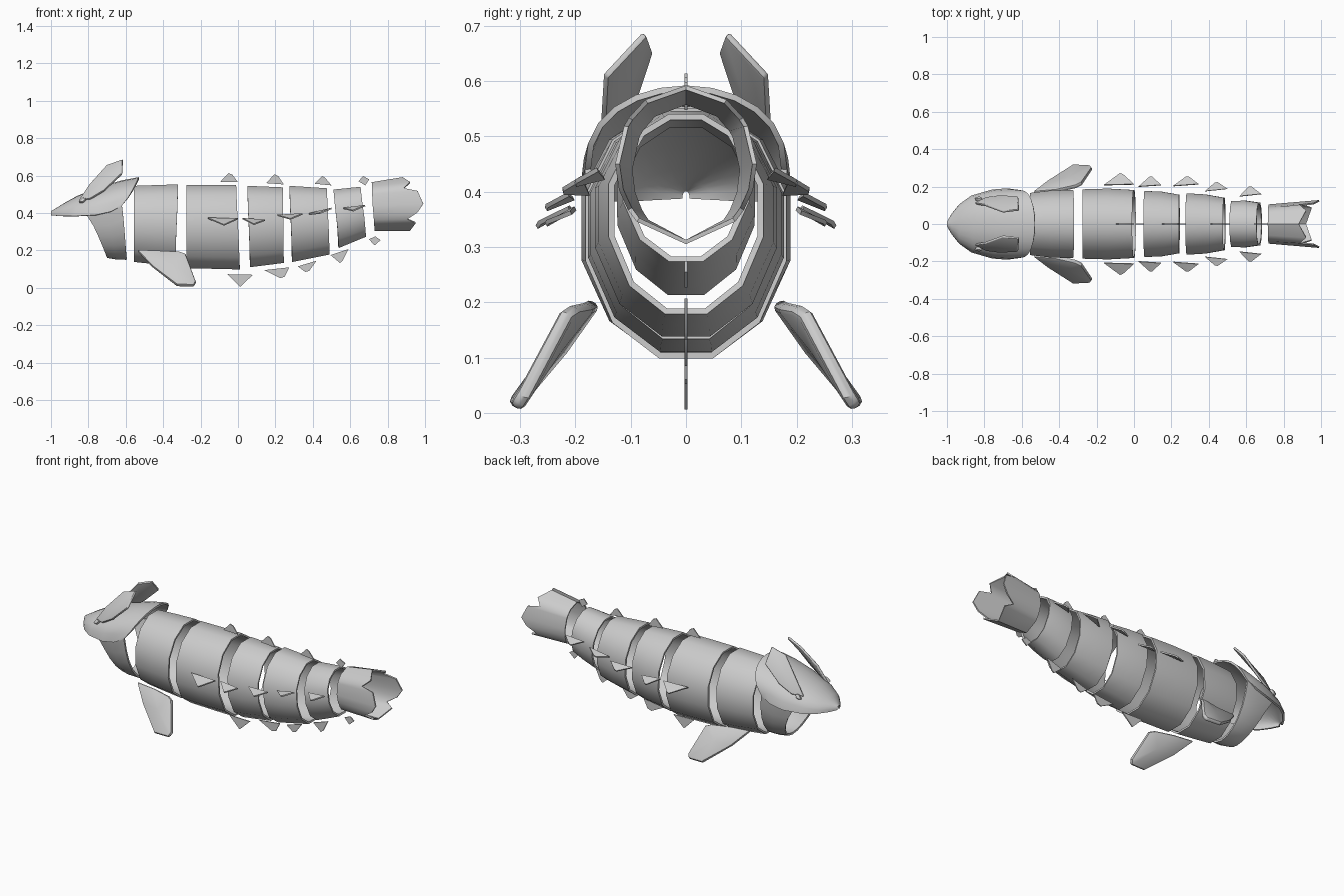
import bpy
import math

if "Cube" in bpy.data.objects:
    bpy.data.objects.remove(bpy.data.objects["Cube"])

grey = bpy.data.materials.new("plain_grey")
grey.diffuse_color = (0.6, 0.6, 0.6, 1)
grey.use_nodes = True
grey.node_tree.nodes["Principled BSDF"].inputs["Base Color"].default_value = grey.diffuse_color


def finish(name, verts, faces, thick, offset=-1, bevel=0, smooth=40):
    """Mesh object thickened into a shell or plate, optional rounded edges."""
    me = bpy.data.meshes.new(name)
    me.from_pydata(verts, [], faces)
    me.materials.append(grey)
    ob = bpy.data.objects.new(name, me)
    bpy.context.collection.objects.link(ob)
    bpy.ops.object.select_all(action='DESELECT')
    ob.select_set(True)
    bpy.context.view_layer.objects.active = ob
    m = ob.modifiers.new("thickness", 'SOLIDIFY')
    m.thickness, m.offset = thick, offset
    bpy.ops.object.modifier_apply(modifier=m.name)
    if bevel:
        b = ob.modifiers.new("round", 'BEVEL')
        b.width, b.segments, b.angle_limit = bevel, 2, math.radians(50)
        bpy.ops.object.modifier_apply(modifier=b.name)
    bpy.ops.object.shade_smooth_by_angle(angle=math.radians(smooth))
    return ob


def ring(top, bottom, mid, hw, angles, power=1.0):
    """Cross-section through a top pole, a bottom pole and a widest level."""
    pts = []
    for d in angles:
        a = math.radians(d)
        c, s = math.cos(a), math.sin(a)
        pole = top if c > 0 else bottom
        t = abs(c) ** power
        x = mid[0] + (pole[0] - mid[0]) * t ** 0.8
        z = mid[1] + (pole[1] - mid[1]) * t
        pts.append((x, hw * s, z))
    return pts


def loft(name, rings, closed, thick=0.011):
    n = len(rings[0])
    verts = [p for r in rings for p in r]
    faces = []
    for i in range(len(rings) - 1):
        for j in range(n if closed else n - 1):
            k = (j + 1) % n
            faces.append((i*n + j, (i+1)*n + j, (i+1)*n + k, i*n + k))
    return finish(name, verts, faces, thick)


# Body bands: front top x,z / front bottom x,z / width, then the same at the rear
bands = [
    (-.555, .545, -.555, .138, .172, -.32, .553, -.335, .115, .188),
    (-.275, .55, -.275, .105, .192, -.01, .55, .01, .098, .188),
    (.05, .545, .065, .11, .183, .24, .537, .245, .133, .162),
    (.275, .545, .29, .138, .17, .475, .532, .49, .178, .145),
    (.51, .525, .54, .213, .128, .655, .54, .685, .273, .118),
]
angles12 = [15 + 30 * i for i in range(12)]
flat = 1 / math.cos(math.radians(15))
for n, b in enumerate(bands):
    rings = []
    for t in (0, .5, 1):
        xt, zt, xb, zb, hw = [p + (q - p) * t for p, q in zip(b[:5], b[5:])]
        h = (zt - zb) / 2 * (flat - 1)
        grow = .006 * (t == .5)
        mid = ((xt + xb) / 2, (zt + zb) / 2 + .015)
        rings.append(ring((xt, zt + h), (xb, zb - h), mid, hw + grow, angles12))
    loft(f"body_band_{n + 1}", rings, True)

# Tail tube with a notched rear rim: angle from the top, rim x
rim = [(0, .88), (35, .92), (54, .885), (61, .96), (90, .99),
       (109, .96), (125, .905), (136, .95), (180, .92)]
rim += [(360 - a, x) for a, x in rim[-2:0:-1]]
ang = [a for a, x in rim]
front = ring((.715, .565), (.73, .305), (.72, .44), .105, ang)
rear = ring((.9, .592), (.9, .305), (.9, .45), .128, ang)
rear = [(x, p[1], p[2]) for (a, x), p in zip(rim, rear)]
loft("tail_tube", [front, rear], True, .008)

# Upper head shell: top x,z / rim x,z / width
head = [(-1, .41, -1, .388, .012), (-.975, .425, -.975, .386, .055),
        (-.935, .45, -.935, .384, .105), (-.86, .492, -.87, .384, .152),
        (-.74, .54, -.76, .39, .184), (-.62, .575, -.68, .408, .191),
        (-.53, .592, -.62, .44, .183)]
arch = [-90 + 15 * i for i in range(13)]
loft("head_shell", [ring((xt, zt), (xt, zt), (xm, zm), hw, arch, .85)
                    for xt, zt, xm, zm, hw in head], False)

# Lower jaw, an open scoop under the head
jaw = [(-.70, .16, -.81, .39, .155), (-.65, .152, -.71, .40, .178),
       (-.595, .15, -.62, .44, .183)]
loft("lower_jaw", [ring((xb, zb), (xb, zb), (xm, zm), hw, range(90, 271, 15))
                   for xb, zb, xm, zm, hw in jaw], False)


def plate(name, outline, thick, bevel=0):
    """Thin plate fanned from its centre."""
    n = len(outline)
    c = tuple(sum(p[i] for p in outline) / n for i in range(3))
    faces = [(i, (i + 1) % n, n) for i in range(n)]
    return finish(name, list(outline) + [c], faces, thick, 0, bevel)


def both_sides(name, outline, thick, bevel=0):
    plate("left_" + name, outline, thick, bevel)
    plate("right_" + name, [(x, -y, z) for x, y, z in outline[::-1]], thick, bevel)


# Ear fins, eyes and pectoral fins
both_sides("ear_fin", [(-.85, .11, .465), (-.795, .1, .55), (-.70, .065, .655),
                       (-.615, .075, .685), (-.62, .145, .61),
                       (-.715, .15, .52), (-.79, .14, .475)], .014, .005)
both_sides("eye", [(-.85, .13, .455), (-.83, .125, .48),
                   (-.81, .13, .475), (-.825, .14, .455)], .025, .005)
both_sides("pectoral_fin", [(-.54, .165, .2), (-.46, .225, .115), (-.325, .312, .012),
                            (-.235, .308, .01), (-.225, .295, .03),
                            (-.28, .215, .18), (-.31, .2, .19), (-.42, .175, .195)],
           .026, .01)

# Back spikes and belly spikes: outlines in x,z on the centre line
back = [[(-.095, .567), (-.05, .614), (-.03, .605), (0, .565)],
        [(.15, .56), (.195, .607), (.215, .598), (.245, .553)],
        [(.41, .557), (.45, .598), (.465, .59), (.5, .548)],
        [(.645, .57), (.668, .598), (.702, .58), (.68, .548)]]
belly = [[(-.055, .073), (.08, .07), (.012, .006)],
         [(.14, .095), (.275, .11), (.25, .06), (.225, .052)],
         [(.32, .115), (.42, .145), (.38, .09), (.36, .085)],
         [(.495, .175), (.59, .207), (.56, .145), (.545, .133)],
         [(.70, .26), (.735, .275), (.762, .255), (.73, .227)]]
for label, group in (("back_spike", back), ("belly_spike", belly)):
    for n, pts in enumerate(group):
        plate(f"{label}_{n + 1}", [(x, 0, z) for x, z in pts], .006)

# Side spikes: base front, base rear, tip (x, y, z each)
sides = [((-.16, .208, .372), (0, .212, .37), (-.075, .27, .336)),
         ((.025, .2, .37), (.145, .208, .362), (.085, .253, .34)),
         ((.21, .203, .388), (.345, .213, .395), (.28, .253, .368)),
         ((.38, .175, .396), (.5, .188, .425), (.435, .222, .398)),
         ((.565, .148, .425), (.68, .16, .44), (.615, .2, .412))]
for n, (a, b, tip) in enumerate(sides):
    blunt = tuple(t + (q - t) * .22 + d for t, q, d in zip(tip, b, (0, .008, 0)))
    both_sides(f"side_spike_{n + 1}", [a, tip, blunt, b], .008)
